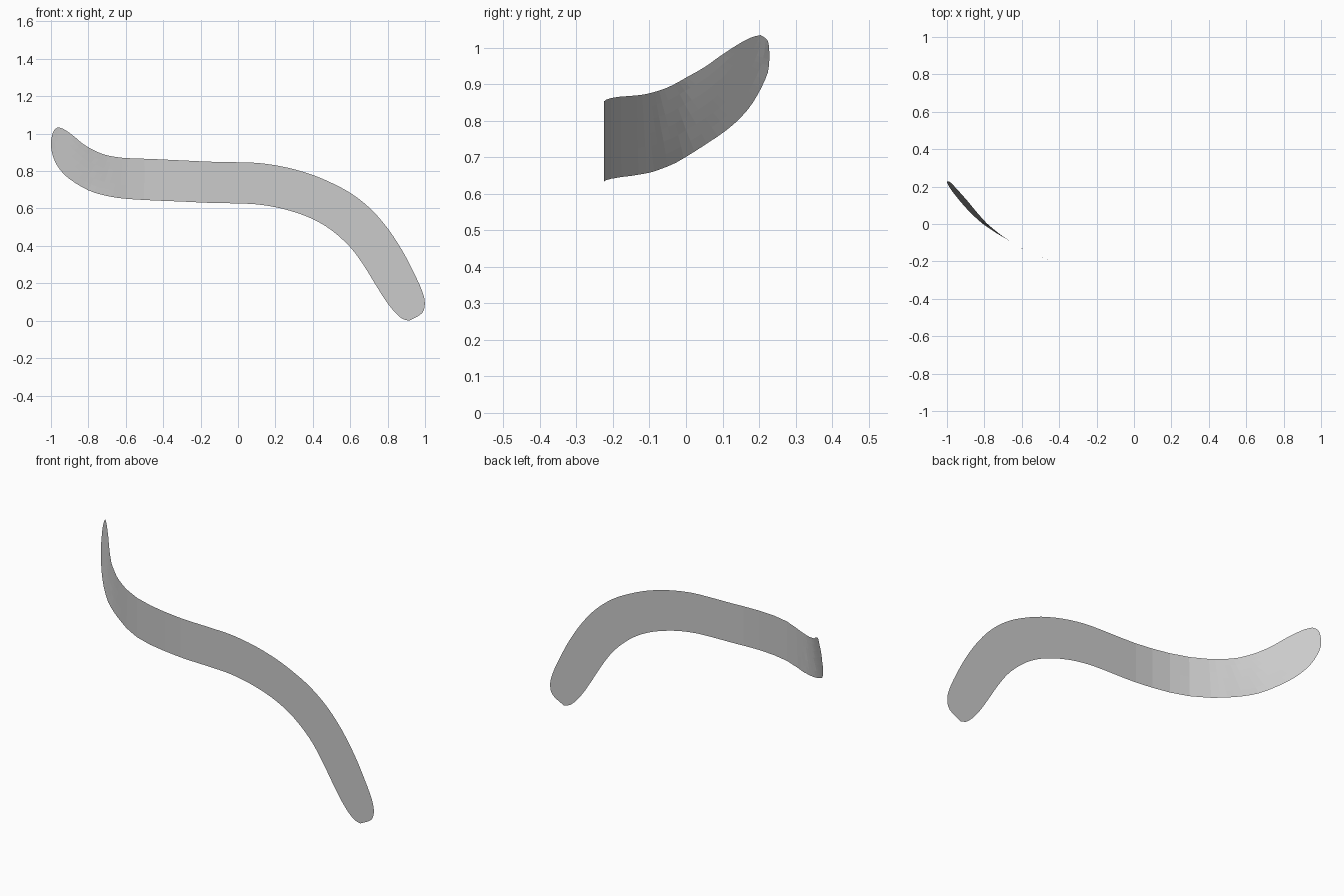
import bpy
import bmesh

if "Cube" in bpy.data.objects:
    bpy.data.objects.remove(bpy.data.objects["Cube"])

COLUMNS = 6   # faces across the ribbon
STEPS = 3     # sections between two stations

# Stations along the ribbon: lower edge x, z and upper edge x, z
STATIONS = [
    (-.963, 1.037, -.963, 1.037), (-.983, 1.022, -.938, 1.03),
    (-.996, .985, -.905, 1.01), (-1.0, .935, -.87, .983),
    (-.985, .87, -.835, .953), (-.955, .815, -.80, .93),
    (-.90, .76, -.76, .909), (-.80, .70, -.71, .89),
    (-.70, .67, -.65, .878), (-.60, .655, -.59, .872),
    (-.45, .646, -.45, .867), (-.30, .64, -.30, .86),
    (-.15, .633, -.15, .853), (.0, .63, .0, .85),
    (.10, .625, .13, .844), (.20, .61, .27, .82),
    (.30, .584, .40, .782), (.40, .546, .51, .735),
    (.50, .487, .61, .68), (.60, .396, .71, .60),
    (.67, .302, .80, .497), (.73, .205, .88, .375),
    (.78, .125, .94, .26), (.82, .07, .985, .16),
    (.85, .037, .999, .095), (.88, .013, .983, .042),
    (.915, .003, .915, .003),
]

# Depth of the sheet against sideways position
DEPTH = [(-1.03, .235), (-1.015, .225), (-.993, .2), (-.894, .1), (-.79, 0),
         (-.7, -.068), (-.6, -.13), (-.5, -.178), (-.4, -.205),
         (-.3, -.219), (-.2, -.225), (1.1, -.225)]


def spline(a, b, c, d, t):
    """Catmull-Rom value between b and c."""
    return b + .5 * t * (c - a + t * (2*a - 5*b + 4*c - d + t * (3*(b - c) + d - a)))


def depth(x, z):
    """Bend of the sheet, leaning slightly backwards near the curled end."""
    lean = .19 * min(1, max(0, (-.68 - x) / .2))
    u = x - lean * (z - .86)
    for (u0, y0), (u1, y1) in zip(DEPTH, DEPTH[1:]):
        if u <= u1:
            return y0 + (y1 - y0) * (u - u0) / (u1 - u0)
    return DEPTH[-1][1]


# Smooth sections through the stations
sections = []
last = len(STATIONS) - 1
for i in range(last):
    around = [STATIONS[min(last, max(0, i + k))] for k in (-1, 0, 1, 2)]
    for j in range(STEPS):
        sections.append([spline(*v, j / STEPS) for v in zip(*around)])
sections.append(STATIONS[-1])

# Single curved sheet
bm = bmesh.new()
rows = []
for bx, bz, tx, tz in sections:
    row = []
    for c in range(COLUMNS + 1):
        s = c / COLUMNS
        x, z = bx + (tx - bx) * s, bz + (tz - bz) * s
        row.append(bm.verts.new((x, depth(x, z), z)))
    rows.append(row)
for r0, r1 in zip(rows, rows[1:]):
    for c in range(COLUMNS):
        bm.faces.new((r0[c], r1[c], r1[c + 1], r0[c + 1]))
bmesh.ops.remove_doubles(bm, verts=bm.verts, dist=.0005)

# Rest on the ground
low = min(v.co.z for v in bm.verts)
bmesh.ops.translate(bm, verts=bm.verts, vec=(0, 0, -low))

mesh = bpy.data.meshes.new("curved_ribbon")
bm.to_mesh(mesh)
bm.free()
ribbon = bpy.data.objects.new("curved_ribbon", mesh)
bpy.context.collection.objects.link(ribbon)

grey = bpy.data.materials.new("light grey")
grey.diffuse_color = (.6, .6, .6, 1)
grey.use_nodes = True
grey.node_tree.nodes["Principled BSDF"].inputs["Base Color"].default_value = grey.diffuse_color
mesh.materials.append(grey)
